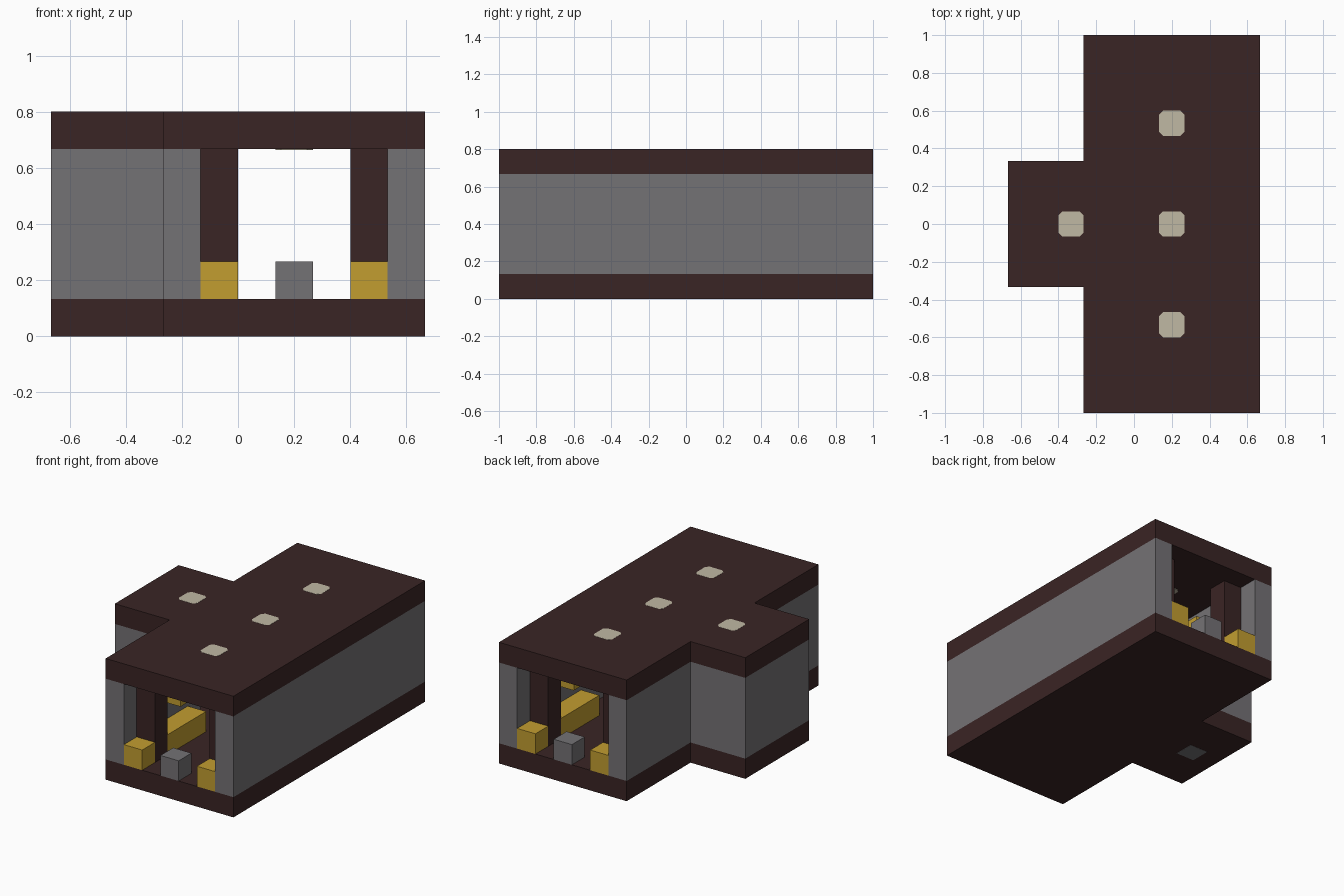
import bpy
import bmesh

U = 2 / 15            # one building block
LIP = 0.003           # how far inlaid pieces stand proud

cube = bpy.data.objects.get("Cube")
if cube:
    bpy.data.objects.remove(cube, do_unlink=True)


def material(name, rgb):
    m = bpy.data.materials.new(name)
    m.use_nodes = True
    m.diffuse_color = (*rgb, 1)
    m.node_tree.nodes["Principled BSDF"].inputs["Base Color"].default_value = (*rgb, 1)
    return m


BROWN = material("dark_brown", (0.042, 0.018, 0.018))
GREY = material("wall_grey", (0.175, 0.168, 0.178))
YELLOW = material("mustard_yellow", (0.54, 0.34, 0.03))
CREAM = material("lamp_cream", (0.53, 0.48, 0.37))


def prism(name, outline, z0, z1, mat, chamfer=0):
    """Extrude an outline given in blocks, with x from 0 to 10 and y from 0 to 15."""
    bm = bmesh.new()
    verts = [bm.verts.new(((x - 5) * U, (y - 7.5) * U, z0)) for x, y in outline]
    face = bm.faces.new(verts)
    top = bmesh.ops.extrude_face_region(bm, geom=[face])["geom"]
    for v in top:
        if isinstance(v, bmesh.types.BMVert):
            v.co.z = z1
    if chamfer:
        upright = [e for e in bm.edges if abs(e.verts[0].co.z - e.verts[1].co.z) > 1e-4]
        bmesh.ops.bevel(bm, geom=upright, offset=chamfer, segments=1, affect='EDGES')
    bmesh.ops.recalc_face_normals(bm, faces=bm.faces)
    mesh = bpy.data.meshes.new(name)
    bm.to_mesh(mesh)
    bm.free()
    mesh.materials.append(mat)
    obj = bpy.data.objects.new(name, mesh)
    bpy.context.collection.objects.link(obj)
    return obj


def box(name, x0, x1, y0, y1, z0, z1, mat):
    return prism(name, [(x0, y0), (x1, y0), (x1, y1), (x0, y1)], z0 * U, z1 * U, mat)


def inlay(name, x, y, z, mat, chamfer=0):
    """Single block set through a slab, just proud on both sides."""
    outline = [(x, y), (x + 1, y), (x + 1, y + 1), (x, y + 1)]
    bottom = max(z * U - LIP, -0.001)
    return prism(name, outline, bottom, (z + 1) * U + (LIP if z == 0 else 0.001), mat, chamfer)


# Floor and roof slabs
plan = [(3, 0), (10, 0), (10, 15), (3, 15), (3, 10), (0, 10), (0, 5), (3, 5)]
prism("floor", plan, 0, U, BROWN)
prism("roof", plan, 5 * U, 6 * U, BROWN)

# Long plain wall, and the wall that wraps around the side bay
box("plain_wall", 9, 10, 0, 15, 1, 5, GREY)
bay_wall = [(3, 0), (4, 0), (4, 6), (1, 6), (1, 9), (4, 9), (4, 15), (3, 15),
            (3, 10), (0, 10), (0, 5), (3, 5)]
prism("bay_wall", bay_wall, U, 5 * U, GREY)

# Furnishings, repeated at both ends and both sides
for end in ("front", "back"):
    def span(a, b):
        return (a, b) if end == "front" else (15 - b, 15 - a)

    box(end + "_post", 6, 7, *span(0, 1), 1, 2, GREY)
    for side, x in (("right", 4), ("left", 8)):
        tag = end + "_" + side
        box(tag + "_stool", x, x + 1, *span(0, 1), 1, 2, YELLOW)
        box(tag + "_pillar", x, x + 1, *span(1, 2), 1, 5, BROWN)
        box(tag + "_bench", x, x + 1, *span(2, 5), 1, 2, YELLOW)
        box(tag + "_wall_box", x, x + 1, *span(3, 4), 3, 4, YELLOW)

# Lamps through the roof and a pad in the bay floor
for i, (x, y) in enumerate([(6, 3), (6, 7), (6, 11), (2, 7)]):
    inlay("roof_lamp_%d" % (i + 1), x, y, 5, CREAM, chamfer=0.02)
inlay("bay_floor_pad", 1, 7, 0, GREY)
